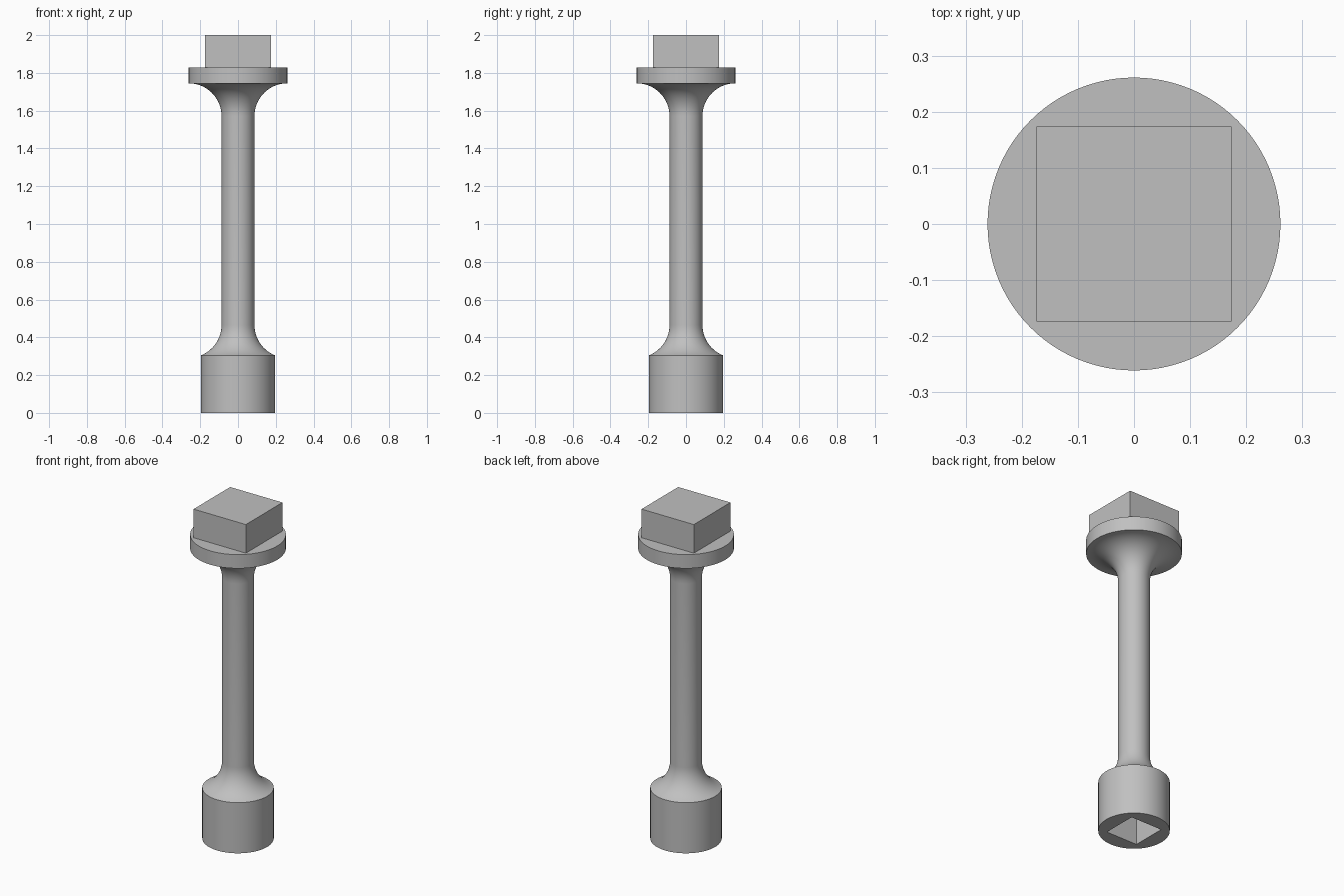
import bpy, bmesh
from math import sin, cos, pi, acos, radians

if "Cube" in bpy.data.objects:
    bpy.data.objects.remove(bpy.data.objects["Cube"], do_unlink=True)

SEGMENTS = 96
SHAFT_R, SOCKET_R, COLLAR_R = 0.087, 0.195, 0.261
SOCKET_TOP, COLLAR_BOTTOM, COLLAR_TOP, TOP = 0.305, 1.745, 1.828, 2.0
HEAD_SIZE, HOLE_SIZE, HOLE_DEPTH = 0.348, 0.21, 0.2
FILLET = COLLAR_R - SHAFT_R

# Single steel colour
steel = bpy.data.materials.new("grey steel")
steel.use_nodes = True
colour = (0.53, 0.53, 0.53, 1)
steel.diffuse_color = colour
steel.node_tree.nodes["Principled BSDF"].inputs["Base Color"].default_value = colour


def add_object(name, bm):
    bmesh.ops.recalc_face_normals(bm, faces=bm.faces)
    mesh = bpy.data.meshes.new(name)
    bm.to_mesh(mesh)
    bm.free()
    mesh.materials.append(steel)
    obj = bpy.data.objects.new(name, mesh)
    bpy.context.collection.objects.link(obj)
    return obj


def box(name, size, bottom, top):
    bm = bmesh.new()
    bmesh.ops.create_cube(bm, size=1)
    for v in bm.verts:
        v.co.x *= size
        v.co.y *= size
        v.co.z = top if v.co.z > 0 else bottom
    return add_object(name, bm)


def lathe(name, profile):
    bm = bmesh.new()
    rings = [[bm.verts.new((r * cos(2 * pi * i / SEGMENTS), r * sin(2 * pi * i / SEGMENTS), z))
              for i in range(SEGMENTS)] for r, z in profile]
    for low, high in zip(rings, rings[1:]):
        for i in range(SEGMENTS):
            j = (i + 1) % SEGMENTS
            bm.faces.new((low[i], low[j], high[j], high[i]))
    bm.faces.new(rings[0])
    bm.faces.new(rings[-1])
    return add_object(name, bm)


def fillet(centre_z, start, end, steps=14):
    """Concave arc flaring away from the shaft."""
    angles = [start + (end - start) * i / steps for i in range(steps + 1)]
    return [(COLLAR_R - FILLET * cos(a), centre_z + FILLET * sin(a)) for a in angles]


# Turned body: socket end, flared shaft and collar
rim_angle = acos((COLLAR_R - SOCKET_R) / FILLET)
lower_flare = fillet(SOCKET_TOP + FILLET * sin(rim_angle), -rim_angle, 0)
upper_flare = fillet(COLLAR_BOTTOM - FILLET, 0, pi / 2)
body = lathe("extension_body", [(SOCKET_R, 0)] + lower_flare + upper_flare + [(COLLAR_R, COLLAR_TOP)])

# Square socket cut into the bottom
cutter = box("socket_cutter", HOLE_SIZE, -0.1, HOLE_DEPTH)
cutter.hide_render = True
cut = body.modifiers.new("square_socket", "BOOLEAN")
cut.operation = "DIFFERENCE"
cut.solver = "EXACT"
cut.object = cutter
bpy.ops.object.select_all(action="DESELECT")
body.select_set(True)
bpy.context.view_layer.objects.active = body
bpy.ops.object.modifier_apply(modifier=cut.name)
bpy.data.objects.remove(cutter, do_unlink=True)
bpy.ops.object.shade_smooth_by_angle(angle=radians(30))

# Square drive head
box("drive_head", HEAD_SIZE, COLLAR_TOP, TOP)
